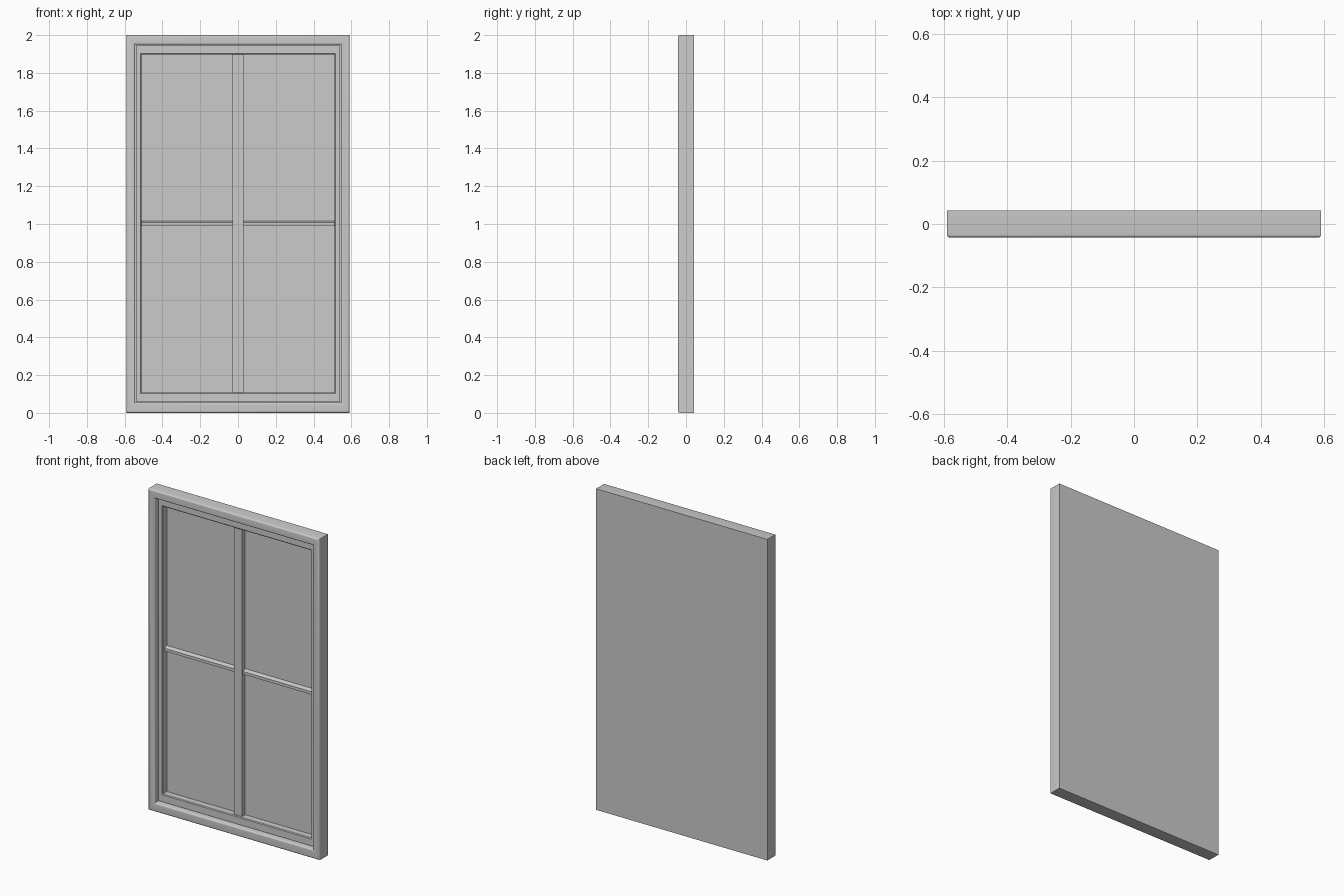
import bpy, bmesh, math

if "Cube" in bpy.data.objects:
    bpy.data.objects.remove(bpy.data.objects["Cube"])

BACK = 0.0425   # rear plane of the window
FRONT = -0.0425


def finish(name, bm):
    bmesh.ops.recalc_face_normals(bm, faces=bm.faces[:])
    me = bpy.data.meshes.new(name)
    bm.to_mesh(me)
    bm.free()
    ob = bpy.data.objects.new(name, me)
    bpy.context.collection.objects.link(ob)
    bpy.ops.object.select_all(action='DESELECT')
    bpy.context.view_layer.objects.active = ob
    ob.select_set(True)
    bpy.ops.object.shade_smooth_by_angle(angle=math.radians(35))
    return ob


def ring(name, outer, inner, profile):
    """Mitred rectangular ring; rects are (half_x, z0, z1), profile is (t, y)."""
    bm = bmesh.new()
    loops = []
    for t, y in profile:
        hx, z0, z1 = (a + (b - a) * t for a, b in zip(outer, inner))
        loops.append([bm.verts.new((x, y, z)) for x, z in
                      ((-hx, z0), (hx, z0), (hx, z1), (-hx, z1))])
    for i, a in enumerate(loops):
        b = loops[(i + 1) % len(loops)]
        for k in range(4):
            n = (k + 1) % 4
            bm.faces.new((a[k], a[n], b[n], b[k]))
    return finish(name, bm)


def box(name, x0, x1, y0, y1, z0, z1):
    bm = bmesh.new()
    bmesh.ops.create_cube(bm, size=1)
    for v in bm.verts:
        v.co = ((x0 + x1) / 2 + v.co.x * (x1 - x0),
                (y0 + y1) / 2 + v.co.y * (y1 - y0),
                (z0 + z1) / 2 + v.co.z * (z1 - z0))
    return finish(name, bm)


# Outer frame with rounded front edges
r, w = 0.009, 0.045
arc = [(r * (1 - math.cos(a)) / w, FRONT + r * (1 - math.sin(a)))
       for a in (math.radians(d) for d in (0, 22.5, 45, 67.5, 90))]
profile = [(0, BACK)] + arc + [(1 - t, y) for t, y in reversed(arc)] + [(1, BACK)]
ring("outer_frame", (0.59, 0.0, 2.0), (0.545, 0.055, 1.95), profile)

# Recessed sash, separated from the frame by a thin shadow gap
ring("sash", (0.541, 0.059, 1.946), (0.512, 0.107, 1.898),
     [(0, 0.036), (0, -0.012), (0.9, -0.012), (1, -0.008), (1, 0.036)])

# Pane, flush with the back of the frame
box("pane", -0.545, 0.545, 0.031, BACK, 0.055, 1.95)

# Glazing bars: the upright sits slightly ahead of the crossbar
box("vertical_bar", -0.028, 0.028, 0.0, 0.034, 0.104, 1.901)
for side, x0, x1 in (("left", -0.515, -0.026), ("right", 0.026, 0.515)):
    bar = box("crossbar_" + side, x0, x1, 0.008, 0.034, 0.99, 1.018)
    # Sloping top edge on each crossbar
    for v in bar.data.vertices:
        if v.co.y < 0.02 and v.co.z > 1.0:
            v.co.z = 1.008
